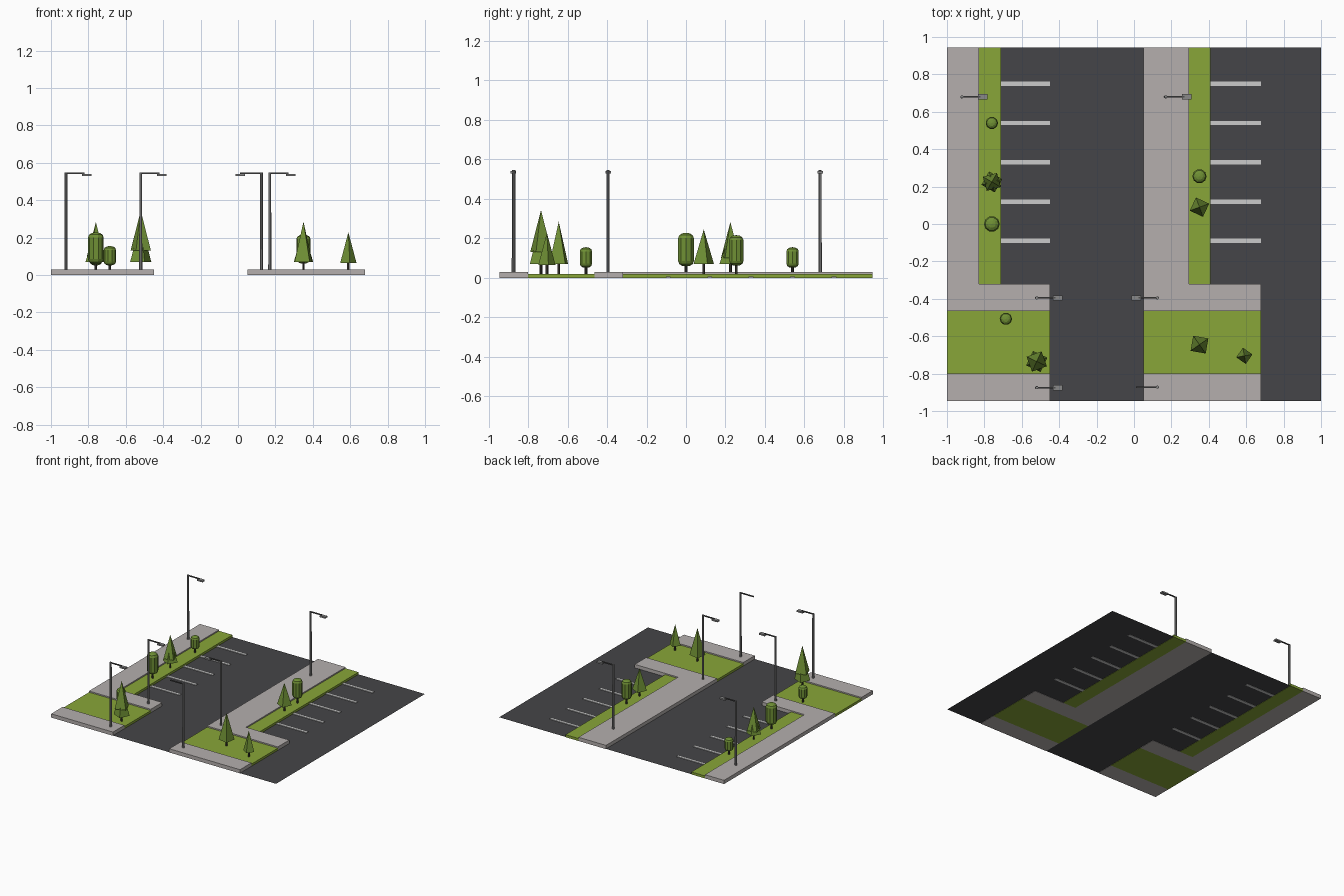
import bpy, bmesh, math
from mathutils import Matrix, Vector

if "Cube" in bpy.data.objects:
    bpy.data.objects.remove(bpy.data.objects["Cube"])


def mat(name, r, g, b):
    m = bpy.data.materials.new(name)
    m.diffuse_color = (r, g, b, 1)
    m.use_nodes = True
    m.node_tree.nodes["Principled BSDF"].inputs["Base Color"].default_value = m.diffuse_color
    return m


ASPHALT = mat("asphalt", 0.06, 0.06, 0.065)
PAVING = mat("paving", 0.46, 0.43, 0.42)
GRASS = mat("grass", 0.25, 0.38, 0.04)
PAINT = mat("paint", 0.55, 0.55, 0.55)
LEAF = mat("leaf", 0.16, 0.28, 0.035)
BARK = mat("bark", 0.05, 0.045, 0.035)
STEEL = mat("steel", 0.25, 0.25, 0.25)
DARK = mat("dark_steel", 0.08, 0.08, 0.08)


def finish(name, bm, material):
    me = bpy.data.meshes.new(name)
    bm.to_mesh(me)
    bm.free()
    me.materials.append(material)
    ob = bpy.data.objects.new(name, me)
    bpy.context.collection.objects.link(ob)
    return ob


def box(name, x0, x1, y0, y1, z0, z1, material):
    bm = bmesh.new()
    mtx = Matrix.Translation(((x0 + x1) / 2, (y0 + y1) / 2, (z0 + z1) / 2)) @ \
        Matrix.Diagonal((x1 - x0, y1 - y0, z1 - z0, 1))
    bmesh.ops.create_cube(bm, size=1, matrix=mtx)
    return finish(name, bm, material)


def add_cone(bm, x, y, z0, z1, r0, r1, n, turn=0):
    mtx = Matrix.Translation((x, y, (z0 + z1) / 2)) @ Matrix.Rotation(math.radians(turn), 4, 'Z')
    bmesh.ops.create_cone(bm, cap_ends=True, segments=n, radius1=r0, radius2=r1,
                          depth=z1 - z0, matrix=mtx)


def cone(name, material, *args):
    bm = bmesh.new()
    add_cone(bm, *args)
    return finish(name, bm, material)


F, B = -0.945, 0.945       # front and back edges
LAWN, WALK = 0.02, 0.03    # heights

# asphalt sheets around the raised islands
bm = bmesh.new()
for x0, x1, y0 in [(-0.71, -0.45, -0.32), (-0.45, 0.05, F), (0.41, 0.68, -0.32), (0.68, 1, F)]:
    bm.faces.new([bm.verts.new((x, y, 0.002)) for x, y in
                  [(x0, y0), (x1, y0), (x1, B), (x0, B)]])
finish("asphalt", bm, ASPHALT)

# islands: long walk, planting strip, cross walk, lawn, front walk
for side, x0, xs, xg, x1 in [("left", -1, -0.83, -0.71, -0.45), ("right", 0.05, 0.295, 0.41, 0.68)]:
    box(side + "_long_walk", x0, xs, -0.32, B, 0, WALK, PAVING)
    box(side + "_grass_strip", xs, xg, -0.32, B, 0, LAWN, GRASS)
    box(side + "_cross_walk", x0, x1, -0.465, -0.32, 0, WALK, PAVING)
    box(side + "_lawn", x0, x1, -0.80, -0.465, 0, LAWN, GRASS)
    box(side + "_front_walk", x0, x1, F, -0.80, 0, WALK, PAVING)
    # parking bay lines
    for i in range(5):
        y = 0.75 - 0.21 * i
        box(f"{side}_bay_line_{i}", xg, x1, y - 0.012, y + 0.012, 0, 0.007, PAINT)


# street lamps: x, y, arm direction, has head
def lamp(i, x, y, d, head):
    cone(f"lamp_pole_{i}", STEEL, x, y, WALK, 0.547, 0.009, 0.008, 8, 22.5)
    a, b = sorted((x - 0.006 * d, x + (0.10 if head else 0.115) * d))
    box(f"lamp_arm_{i}", a, b, y - 0.004, y + 0.004, 0.539, 0.547, DARK)
    if head:
        a, b = sorted((x + 0.087 * d, x + 0.138 * d))
        box(f"lamp_head_{i}", a, b, y - 0.014, y + 0.014, 0.529, 0.541, STEEL)


for i, p in enumerate([(-0.92, 0.68, 1, True), (0.17, 0.68, 1, True),
                       (-0.52, -0.395, 1, True), (-0.52, -0.875, 1, True),
                       (0.125, -0.395, -1, True), (0.125, -0.872, -1, False)]):
    lamp(i, *p)

# pyramid trees: x, y, list of (base z, tip z, radius, turn) tiers
trees = [
    (-0.76, 0.225, [(0.07, 0.23, 0.058, 15), (0.10, 0.282, 0.055, 60)]),
    (-0.52, -0.735, [(0.07, 0.29, 0.06, 20), (0.13, 0.343, 0.06, 65)]),
    (0.35, 0.09, [(0.07, 0.245, 0.055, 20)]),
    (0.35, -0.645, [(0.07, 0.285, 0.058, 35)]),
    (0.59, -0.705, [(0.065, 0.228, 0.044, 10)]),
]
for i, (x, y, tiers) in enumerate(trees):
    cone(f"pine_trunk_{i}", BARK, x, y, LAWN - 0.005, 0.09, 0.007, 0.007, 6)
    bm = bmesh.new()
    for z0, z1, r, turn in tiers:
        add_cone(bm, x, y, z0, z1, r, 0, 4, turn)
    finish(f"pine_leaves_{i}", bm, LEAF)

# rounded trees: lathed capsules
for i, (x, y, r, z0, z1) in enumerate([(-0.76, 0.54, 0.033, 0.05, 0.155),
                                       (-0.76, 0.0, 0.042, 0.057, 0.228),
                                       (0.35, 0.255, 0.038, 0.06, 0.216),
                                       (-0.685, -0.507, 0.033, 0.05, 0.155)]):
    cone(f"round_tree_trunk_{i}", BARK, x, y, LAWN - 0.005, z0 + 0.02, 0.007, 0.007, 6)
    c = r * 0.65
    prof = [(0, z0), (0.5 * r, z0 + 0.12 * c), (0.85 * r, z0 + 0.45 * c), (r, z0 + c),
            (r, z1 - c), (0.85 * r, z1 - 0.45 * c), (0.5 * r, z1 - 0.12 * c), (0, z1)]
    bm = bmesh.new()
    vs = [bm.verts.new((x + a, y, z)) for a, z in prof]
    es = [bm.edges.new(p) for p in zip(vs, vs[1:])]
    bmesh.ops.spin(bm, geom=vs + es, cent=Vector((x, y, 0)), axis=(0, 0, 1),
                   angle=2 * math.pi, steps=10)
    bmesh.ops.remove_doubles(bm, verts=bm.verts, dist=0.0005)
    bmesh.ops.recalc_face_normals(bm, faces=bm.faces)
    finish(f"round_tree_leaves_{i}", bm, LEAF)
